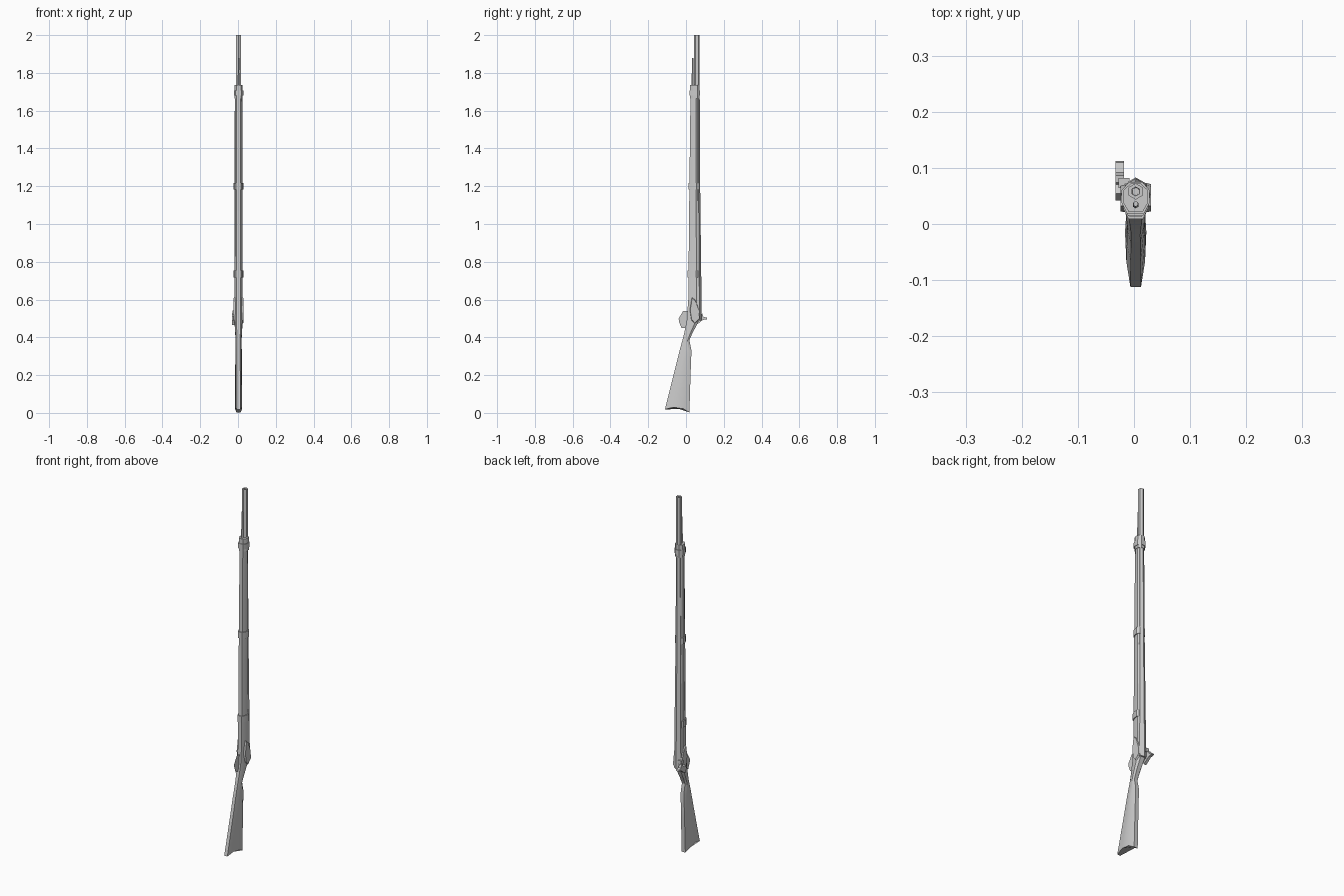
import bpy, bmesh, math

if "Cube" in bpy.data.objects:
    bpy.data.objects.remove(bpy.data.objects["Cube"])

CX = 0.003  # centre line of the gun


def finish(name, bm, angle=30):
    bmesh.ops.recalc_face_normals(bm, faces=bm.faces)
    me = bpy.data.meshes.new(name)
    bm.to_mesh(me)
    bm.free()
    ob = bpy.data.objects.new(name, me)
    bpy.context.collection.objects.link(ob)
    bpy.ops.object.select_all(action='DESELECT')
    ob.select_set(True)
    bpy.context.view_layer.objects.active = ob
    bpy.ops.object.shade_smooth_by_angle(angle=math.radians(angle))
    return ob


def loft(name, rings, angle=30):
    bm = bmesh.new()
    loops = [[bm.verts.new(p) for p in r] for r in rings]
    n = len(loops[0])
    for a, b in zip(loops, loops[1:]):
        for i in range(n):
            j = (i + 1) % n
            bm.faces.new((a[i], a[j], b[j], b[i]))
    bm.faces.new(loops[0])
    bm.faces.new(loops[-1])
    return finish(name, bm, angle)


def hexring(z, y, r):
    return [(CX + r * math.sin(i * math.pi / 3), y + r * math.cos(i * math.pi / 3), z)
            for i in range(6)]


def mirrored_ring(half, zs):
    right = [(CX + x, y, z) for (x, y), z in zip(half, zs)]
    left = [(CX - x, y, z) for (x, y), z in zip(half, zs)]
    return right + left[::-1]


SECTION = [(0, 0.5), (0.35, 0.88), (0.75, 1.0), (1, 0.6)]  # height fraction, width fraction


def stock_ring(z, lo, hi, w, offsets=(0, 0, 0, 0), grow=0):
    lo -= grow
    w += grow
    return mirrored_ring([(w * f, lo + (hi - lo) * t) for t, f in SECTION],
                         [z + o for o in offsets])


# One-piece stock: butt, wrist, lock area and fore-end
loft("stock", [
    stock_ring(0.0, -0.112, 0.018, 0.019, (0.018, 0.03, 0.022, 0.003)),
    stock_ring(0.20, -0.066, 0.024, 0.018),
    stock_ring(0.33, -0.034, 0.029, 0.017),
    stock_ring(0.385, -0.019, 0.018, 0.016),
    stock_ring(0.42, -0.010, 0.033, 0.018),
    stock_ring(0.49, 0.004, 0.070, 0.022),
    stock_ring(0.60, 0.012, 0.070, 0.022),
    stock_ring(1.20, 0.018, 0.065, 0.021),
    stock_ring(1.70, 0.024, 0.062, 0.020)])

# Hexagonal barrel with a short open bore
loft("barrel", [hexring(0.49, 0.059, 0.024), hexring(0.70, 0.059, 0.022),
                hexring(1.2, 0.058, 0.017), hexring(1.72, 0.058, 0.0145),
                hexring(2.0, 0.058, 0.0145), hexring(2.0, 0.058, 0.008),
                hexring(1.95, 0.058, 0.007)])

# Ramrod
loft("ramrod", [hexring(1.68, 0.034, 0.006), hexring(1.78, 0.034, 0.006),
                hexring(1.80, 0.035, 0.004), hexring(1.88, 0.036, 0.005)])

# Lower barrel bands
for name, z, lo in (("lower_band", 0.735, 0.013), ("middle_band", 1.20, 0.018)):
    loft(name, [stock_ring(z + d, lo, 0.068, 0.022, grow=0.004) for d in (-0.018, 0.018)])

# Nose band around fore-end and barrel, with a raised rib
for name, g, z0, z1 in (("nose_band", 0, 1.665, 1.735), ("nose_band_rib", 0.003, 1.68, 1.708)):
    half = [(0.012 + g, 0.021 - g), (0.022 + g, 0.038), (0.022 + g, 0.060), (0.009 + g, 0.072 + g)]
    loft(name, [mirrored_ring(half, [z] * 4) for z in (z0, z1)])


def plate(name, profile, x0, x1, inset=1.0):
    cy = sum(p[0] for p in profile) / len(profile)
    cz = sum(p[1] for p in profile) / len(profile)
    outer = [(x1, cy + (y - cy) * inset, cz + (z - cz) * inset) for y, z in profile]
    return loft(name, [[(x0, y, z) for y, z in profile], outer])


# Lock plates on both sides
LOCK = [(0.020, 0.545), (0.031, 0.615), (0.050, 0.600), (0.070, 0.545),
        (0.074, 0.497), (0.046, 0.470), (0.028, 0.490)]
for name, s in (("lock_plate_right", 1), ("lock_plate_left", -1)):
    plate(name, LOCK, CX + s * 0.015, CX + s * 0.027, 0.9)

# Hammer with thumb spur
plate("hammer", [(0.042, 0.490), (0.052, 0.465), (0.070, 0.477), (0.088, 0.492),
                 (0.112, 0.496), (0.110, 0.504), (0.092, 0.508), (0.086, 0.525),
                 (0.074, 0.524), (0.070, 0.506), (0.054, 0.512)], -0.033, -0.018)

# Nipple bolster beside the breech
plate("bolster", [(0.064, 0.522), (0.082, 0.522), (0.082, 0.542), (0.064, 0.542)], -0.028, -0.008)

# Trigger guard as a single flat panel
bm = bmesh.new()
bm.faces.new([bm.verts.new((CX, y, z)) for y, z in (
    (0.014, 0.54), (-0.015, 0.54), (-0.039, 0.50), (-0.037, 0.482), (-0.024, 0.45), (0.004, 0.45))])
finish("trigger_guard", bm)
